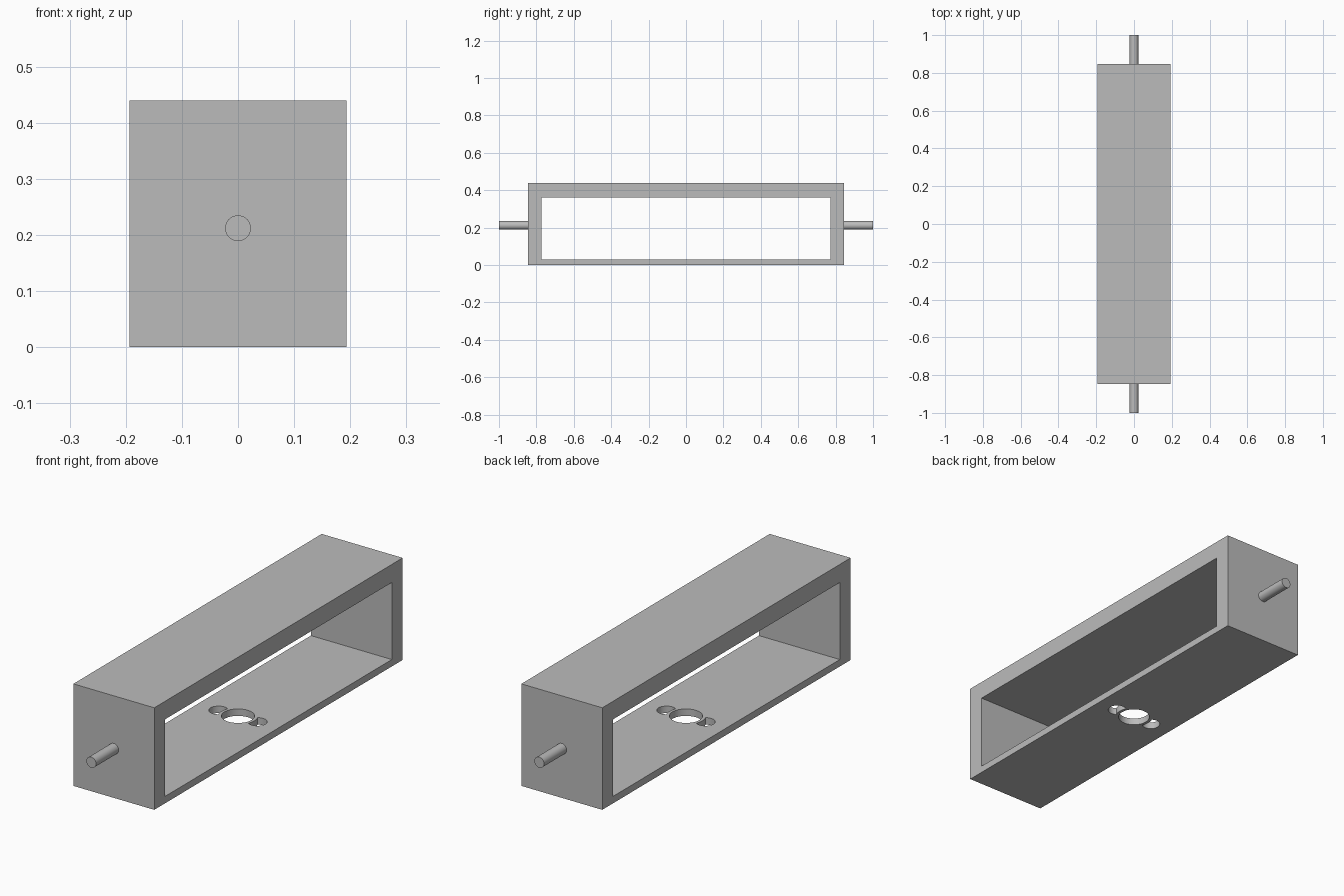
import bpy, bmesh
from math import acos, atan2, cos, sin, pi, radians, sqrt

default = bpy.data.objects.get("Cube")
if default:
    bpy.data.objects.remove(default, do_unlink=True)

HALF_X, HALF_Y, HEIGHT = 0.193, 0.846, 0.44
WINDOW_Y, FLOOR, CEILING = 0.772, 0.03, 0.362
PIN_R, PIN_Z = 0.023, 0.212
HOLE_R, COLLAR_R = 0.065, 0.078
SLOT_X, SLOT_R = 0.093, 0.038

grey = bpy.data.materials.new("plain grey")
grey.use_nodes = True
colour = (0.5, 0.5, 0.5, 1)
grey.diffuse_color = colour
grey.node_tree.nodes["Principled BSDF"].inputs["Base Color"].default_value = colour


def prism(name, outline, direction):
    """Extrude a closed 3D outline along a direction into a solid."""
    bm = bmesh.new()
    face = bm.faces.new([bm.verts.new(p) for p in outline])
    new = bmesh.ops.extrude_face_region(bm, geom=[face], use_keep_orig=True)["geom"]
    verts = [g for g in new if isinstance(g, bmesh.types.BMVert)]
    bmesh.ops.translate(bm, vec=direction, verts=verts)
    bmesh.ops.recalc_face_normals(bm, faces=bm.faces)
    mesh = bpy.data.meshes.new(name)
    bm.to_mesh(mesh)
    bm.free()
    mesh.materials.append(grey)
    obj = bpy.data.objects.new(name, mesh)
    bpy.context.collection.objects.link(obj)
    return obj


def arc(cx, radius, start, end, steps):
    return [(cx + radius * cos(start + (end - start) * i / steps),
             radius * sin(start + (end - start) * i / steps)) for i in range(steps + 1)]


def box(name, hx, hy, z0, z1):
    corners = [(-hx, -hy, z0), (hx, -hy, z0), (hx, hy, z0), (-hx, hy, z0)]
    return prism(name, corners, (0, 0, z1 - z0))


def floor_cutter(name, points):
    return prism(name, [(x, y, -0.05) for x, y in points], (0, 0, 0.15))


def smooth(obj):
    bpy.ops.object.select_all(action="DESELECT")
    obj.select_set(True)
    bpy.context.view_layer.objects.active = obj
    bpy.ops.object.shade_smooth_by_angle(angle=radians(30))


# Rectangular frame, open on both long sides
frame = box("frame", HALF_X, HALF_Y, 0, HEIGHT)
cutters = [box("window_cutter", HALF_X + 0.1, WINDOW_Y, FLOOR, CEILING)]

# Round hole in the floor
cutters.append(floor_cutter("round_hole_cutter", arc(0, HOLE_R, 0, 2 * pi, 48)[:-1]))

# Crescent slots either side of the hole, stopping at its collar
meet_x = (SLOT_X**2 + COLLAR_R**2 - SLOT_R**2) / (2 * SLOT_X)
collar_angle = acos(meet_x / COLLAR_R)
slot_angle = atan2(sqrt(COLLAR_R**2 - meet_x**2), meet_x - SLOT_X)
crescent = (arc(SLOT_X, SLOT_R, -slot_angle, slot_angle, 28)
            + arc(0, COLLAR_R, collar_angle, -collar_angle, 12)[1:-1])
for side, label in ((-1, "right"), (1, "left")):
    cutters.append(floor_cutter(label + "_slot_cutter", [(side * x, y) for x, y in crescent]))

# Cut the openings and discard the cutters
for cutter in cutters:
    cutter.hide_render = True
    mod = frame.modifiers.new(cutter.name, "BOOLEAN")
    mod.operation, mod.solver, mod.object = "DIFFERENCE", "EXACT", cutter
bpy.ops.object.select_all(action="DESELECT")
bpy.context.view_layer.objects.active = frame
frame.select_set(True)
for mod in list(frame.modifiers):
    bpy.ops.object.modifier_apply(modifier=mod.name)
for cutter in cutters:
    bpy.data.objects.remove(cutter, do_unlink=True)
smooth(frame)

# Pivot pins at both ends
for side, label in ((-1, "front"), (1, "back")):
    ring = [(x, side * HALF_Y, PIN_Z + z) for x, z in arc(0, PIN_R, 0, 2 * pi, 32)[:-1]]
    smooth(prism(label + "_pin", ring, (0, side * (1 - HALF_Y), 0)))
